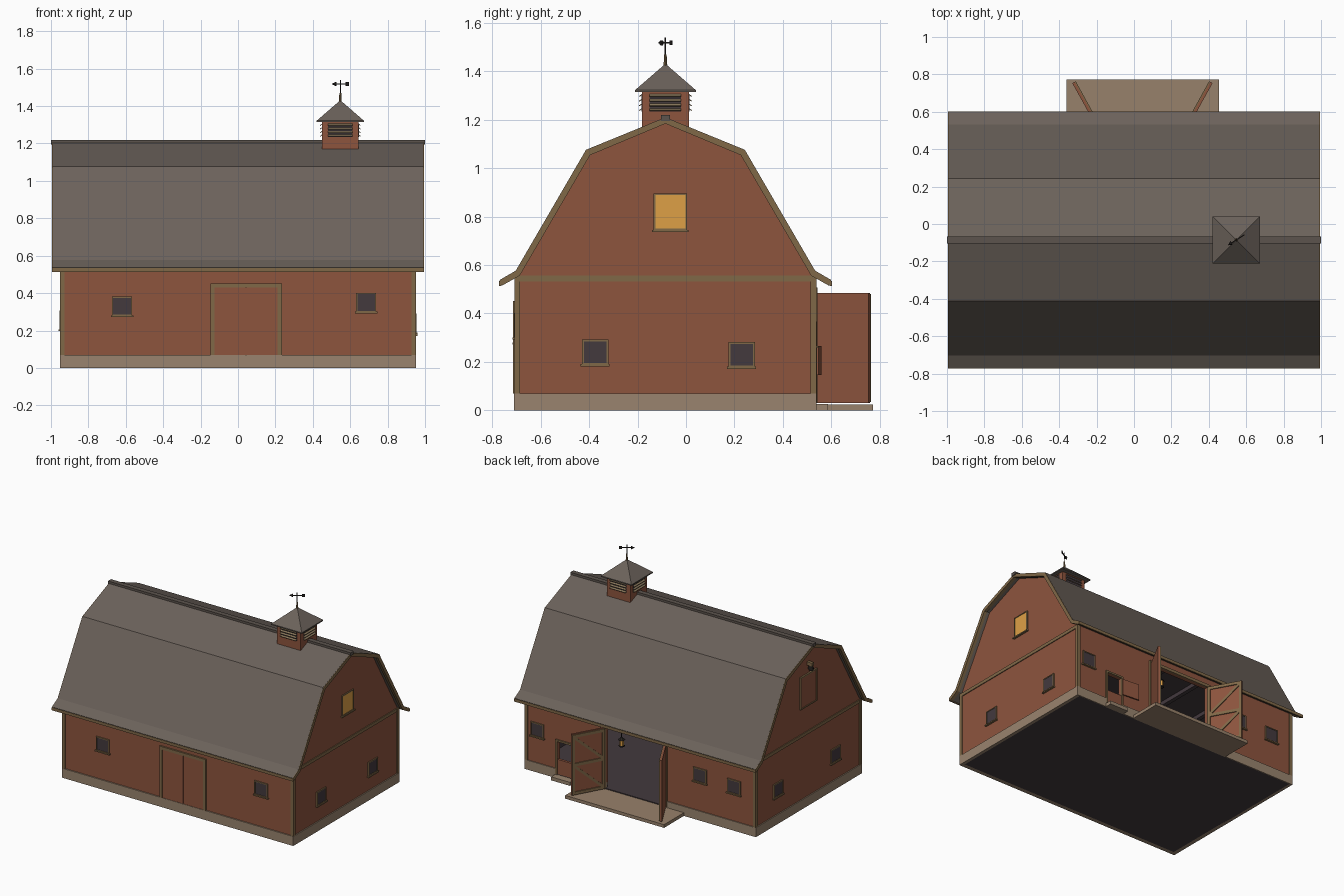
import bpy, bmesh, math
from mathutils import Matrix, Vector

if "Cube" in bpy.data.objects:
    bpy.data.objects.remove(bpy.data.objects["Cube"])

CY = -0.085                      # centre line of the barn in y
FRONT, BACK, END = -0.702, 0.532, 0.945
COL = dict(red="8C5540", tan="7F6849", stone="98836E", roof="6B625B", dark="453C40",
           iron="2B2826", amber="DD9F48", ridge="5C544E", ramp="96806A", slat="8C7A5E")


def mat(c):
    m = bpy.data.materials.get(c)
    if not m:
        m = bpy.data.materials.new(c)
        h = COL[c]
        m.diffuse_color = [(int(h[i:i + 2], 16) / 255) ** 2.2 for i in (0, 2, 4)] + [1]
        m.use_nodes = True
        m.node_tree.nodes["Principled BSDF"].inputs["Base Color"].default_value = m.diffuse_color
    return m


def finish(name, bm, c, M=None):
    if M:
        bm.transform(M)
    bmesh.ops.recalc_face_normals(bm, faces=bm.faces)
    me = bpy.data.meshes.new(name)
    bm.to_mesh(me)
    bm.free()
    me.materials.append(mat(c))
    ob = bpy.data.objects.new(name, me)
    bpy.context.collection.objects.link(ob)
    return ob


def box(name, c, x0, x1, y0, y1, z0, z1, M=None):
    bm = bmesh.new()
    bmesh.ops.create_cube(bm, size=1, matrix=Matrix.Translation(((x0 + x1) / 2, (y0 + y1) / 2, (z0 + z1) / 2))
                          @ Matrix.Diagonal((x1 - x0, y1 - y0, z1 - z0, 1)))
    return finish(name, bm, c, M)


def prism(name, c, pts, x0, x1):
    bm = bmesh.new()
    f = bm.faces.new([bm.verts.new((x0, y, z)) for y, z in pts])
    r = bmesh.ops.extrude_face_region(bm, geom=[f])
    bmesh.ops.translate(bm, verts=[v for v in r["geom"] if isinstance(v, bmesh.types.BMVert)], vec=(x1 - x0, 0, 0))
    return finish(name, bm, c)


def cone(name, c, loc, r1, r2, h, n=8, M=None):
    bm = bmesh.new()
    bmesh.ops.create_cone(bm, cap_ends=True, segments=n, radius1=r1, radius2=r2, depth=h,
                          matrix=Matrix.Translation(loc) @ (M or Matrix()))
    return finish(name, bm, c)


def strut(name, c, a, b, w, y0, y1, M):
    # flat bar from a to b in the local xz plane
    d = Vector((b[0] - a[0], 0, b[1] - a[1]))
    R = Matrix.Translation((a[0], 0, a[1])) @ Matrix.Rotation(-math.atan2(d.z, d.x), 4, 'Y')
    box(name, c, 0, d.length, y0, y1, -w / 2, w / 2, M @ R)


def full(half):
    return [(CY - y, z) for y, z in reversed(half)] + [(CY + y, z) for y, z in half[1:]]


# wall frames: local x runs along the wall, local -y points outwards
WALL = {w: Matrix.Translation(o) @ Matrix.Rotation(math.radians(a), 4, 'Z') for w, o, a in (
    ("front", (0, FRONT, 0), 0), ("back", (0, BACK, 0), 180),
    ("right", (END, 0, 0), 90), ("left", (-END, 0, 0), -90))}


def frame(name, wall, u0, u1, z0, z1, w, d, bottom=True, c="tan"):
    M = WALL[wall]
    for s in (0, 1):
        a = u1 - w if s else u0
        box(name + "_side", c, a, a + w, -d, 0.004, z0, z1, M)
        if s or bottom:
            b = z1 - w if s else z0
            box(name + "_rail", c, u0, u1, -d, 0.004, b, b + w, M)


def window(wall, u, z, w=0.1, h=0.095, c="dark"):
    M, n = WALL[wall], wall + "_window"
    box(n + "_pane", c, u - w / 2, u + w / 2, -0.006, 0.004, z - h / 2, z + h / 2, M)
    frame(n + "_frame", wall, u - w / 2 - 0.004, u + w / 2 + 0.004, z - h / 2 - 0.004, z + h / 2 + 0.004, 0.007, 0.009)
    box(n + "_sill", "tan", u - w / 2 - 0.01, u + w / 2 + 0.01, -0.015, 0.004, z - h / 2 - 0.011, z - h / 2 - 0.002, M)


# floor, loft floor with joists and dark inner linings
box("barn_floor", "dark", -0.93, 0.93, -0.69, BACK, 0, 0.03)
box("loft_floor", "dark", -0.93, 0.93, -0.69, 0.51, 0.525, 0.545)
box("front_lining", "dark", -0.92, 0.92, -0.675, -0.67, 0.03, 0.53)
for s in (-1, 1):
    box("side_lining", "dark", s * 0.913 - 0.003, s * 0.913 + 0.003, -0.68, 0.51, 0.03, 0.53)
for i in range(6):
    box("loft_joist", "dark", -0.76 + i * 0.3, -0.73 + i * 0.3, -0.68, 0.5, 0.495, 0.53)

# foundation, interrupted at the two back doors
box("front_foundation", "stone", -0.953, 0.953, -0.711, -0.68, 0, 0.07)
for s in (-1, 1):
    box("side_foundation", "stone", s * 0.938 - 0.015, s * 0.938 + 0.015, -0.711, 0.539, 0, 0.07)
# walls
box("front_wall", "red", -END, END, FRONT, -0.674, 0.05, 0.57)
for a, b in ((-END, -0.2), (0.29, 0.56), (0.685, END)):
    box("back_foundation", "stone", a, b, 0.51, 0.539, 0, 0.07)
    box("back_wall", "red", a, b, 0.505, BACK, 0.05, 0.57)
box("barn_door_header", "red", -0.2, 0.29, 0.505, BACK, 0.485, 0.57)
box("small_door_header", "red", 0.56, 0.685, 0.505, BACK, 0.275, 0.57)
gable = full([(0, 1.196), (0.32, 1.066), (0.617, 0.56), (0.617, 0.05)])
for s in (-1, 1):
    prism("gable_wall", "red", gable, s * END, s * 0.915)

# gambrel roof with flared eaves, rake boards, fascia and ridge cap
outer = [(0, 1.21), (0.328, 1.076), (0.618, 0.577), (0.685, 0.538)]
inner = [(0, 1.190), (0.316, 1.060), (0.607, 0.560), (0.678, 0.519)]
rake = [(0, 1.184), (0.311, 1.054), (0.602, 0.556), (0.675, 0.515)]
prism("roof", "roof", full(outer) + full(inner)[::-1], -0.99, 0.99)
edge = [(y, z - 0.001) for y, z in outer]
for s in (-1, 1):
    prism("rake_board", "tan", full(edge) + full(rake)[::-1], s * 0.972, s * 0.994)
    y = CY + s * 0.682
    box("eave_fascia", "tan", -0.994, 0.994, y - 0.005, y + 0.005, 0.514, 0.535)
box("ridge_cap", "ridge", -1, 1, CY - 0.018, CY + 0.018, 1.195, 1.219)

# corner boards and gable bands
for sx in (-1, 1):
    x = sx * 0.94
    for y in (-0.697, 0.527):
        box("corner_board", "tan", x - 0.012, x + 0.012, y - 0.012, y + 0.012, 0.07, 0.555)
    box("gable_band", "tan", x - 0.011, x + 0.011, -0.7, 0.53, 0.532, 0.556)

# windows on all sides
for wall, u, z in (("front", -0.62, 0.33), ("front", 0.685, 0.35), ("right", -0.375, 0.24), ("right", 0.23, 0.23),
                   ("left", -0.27, 0.255), ("left", 0.405, 0.255),
                   ("back", 0.77, 0.325), ("back", 0.49, 0.335), ("back", -0.85, 0.315)):
    window(wall, u, z)
window("right", -0.065, 0.82, 0.13, 0.145, "amber")

# front double door
frame("front_door_frame", "front", -0.148, 0.234, 0.07, 0.452, 0.022, 0.012, False)
for a, b in ((-0.126, 0.041), (0.045, 0.212)):
    box("front_door_leaf", "red", a, b, FRONT - 0.006, FRONT + 0.004, 0.07, 0.43)

# hay door with hoist beam and pulley on the left gable
box("hay_door", "red", -0.01, 0.175, -0.008, 0.004, 0.75, 0.98, WALL["left"])
frame("hay_door_frame", "left", -0.015, 0.18, 0.745, 0.985, 0.009, 0.012)
box("hoist_beam", "tan", -0.985, -0.94, CY - 0.012, CY + 0.012, 1.045, 1.07)
cone("hoist_pulley", "iron", (-0.97, CY, 1.025), 0.02, 0.02, 0.012, 10, Matrix.Rotation(math.pi / 2, 4, 'X'))

# back opening: frame, ramp, two braced leaves swung open
frame("barn_door_frame", "back", -0.312, 0.222, 0.03, 0.507, 0.022, 0.012, False)
box("ramp", "ramp", -0.36, 0.455, 0.52, 0.772, 0, 0.024)
for hx, ang, side in ((0.295, 61, 1), (-0.205, 119, -1)):
    M = Matrix.Translation((hx, 0.542, 0)) @ Matrix.Rotation(math.radians(ang), 4, 'Z')
    L, y0, y1 = 0.245, *sorted((side * 0.006, side * 0.014))
    box("barn_door_leaf", "red", 0, L, -0.007, 0.007, 0.03, 0.485, M)
    for z in (0.045, 0.257, 0.47):
        box("leaf_rail", "tan", 0, L, y0, y1, z - 0.011, z + 0.011, M)
    for x in (0.009, L - 0.009):
        box("leaf_stile", "tan", x - 0.009, x + 0.009, y0, y1, 0.034, 0.481, M)
    strut("leaf_brace", "tan", (0.015, 0.055), (L - 0.015, 0.247), 0.018, y0, y1, M)
    strut("leaf_brace", "tan", (0.015, 0.267), (L - 0.015, 0.46), 0.018, y0, y1, M)

# split small door: lower half closed, upper half folded open, with a step
box("small_door_lower", "red", 0.56, 0.685, 0.515, 0.534, 0.03, 0.14)
frame("small_door_frame", "back", -0.698, -0.548, 0.03, 0.288, 0.013, 0.01, False)
M = Matrix.Translation((0.558, 0.543, 0)) @ Matrix.Rotation(math.radians(175), 4, 'Z')
box("small_door_upper", "red", 0, 0.135, -0.005, 0.005, 0.145, 0.265, M)
box("door_step", "stone", 0.545, 0.70, 0.53, 0.587, 0, 0.026)

# hanging lantern in the big doorway
LX, LY = 0.18, 0.5
cone("lantern_rod", "iron", (LX, LY, 0.455), 0.003, 0.003, 0.09, 6)
cone("lantern_cap", "iron", (LX, LY, 0.418), 0.026, 0.006, 0.018, 6)
cone("lantern_glass", "amber", (LX, LY, 0.388), 0.016, 0.016, 0.044, 6)
cone("lantern_base", "iron", (LX, LY, 0.364), 0.021, 0.021, 0.008, 6)

# cupola with louvres on four sides
CX = 0.547
box("cupola_body", "red", CX - 0.097, CX + 0.097, CY - 0.097, CY + 0.097, 1.12, 1.32)
for i in range(4):
    M = Matrix.Translation((CX, CY, 0)) @ Matrix.Rotation(i * math.pi / 2, 4, 'Z')
    box("louvre_back", "dark", -0.065, 0.065, -0.099, -0.09, 1.235, 1.305, M)
    for k in range(4):
        z = 1.243 + k * 0.0195
        S = Matrix.Translation((0, -0.101, z)) @ Matrix.Rotation(math.radians(35), 4, 'X')
        box("louvre_slat", "slat", -0.065, 0.065, -0.009, 0.009, -0.002, 0.002, M @ S)
box("cupola_eave", "roof", CX - 0.126, CX + 0.126, CY - 0.126, CY + 0.126, 1.314, 1.322)
cone("cupola_roof", "roof", (CX, CY, 1.376), 0.126 * math.sqrt(2), 0.002, 0.108, 4, Matrix.Rotation(math.pi / 4, 4, 'Z'))
cone("finial", "tan", (CX, CY, 1.445), 0.008, 0.005, 0.05)

# weather vane
cone("vane_pole", "iron", (CX, CY, 1.50), 0.003, 0.003, 0.08, 6)
M = Matrix.Translation((CX, CY, 1.518)) @ Matrix.Rotation(math.radians(32), 4, 'Z')
box("vane_arm", "iron", -0.05, 0.05, -0.003, 0.003, -0.003, 0.003, M)
box("vane_tail", "iron", 0.034, 0.052, -0.002, 0.002, -0.01, 0.01, M)
tip = M @ Matrix.Translation((-0.04, 0, 0)) @ Matrix.Rotation(-math.pi / 2, 4, 'Y')
cone("vane_tip", "iron", tip.translation, 0.012, 0.001, 0.022, 6, tip.to_3x3().to_4x4())
